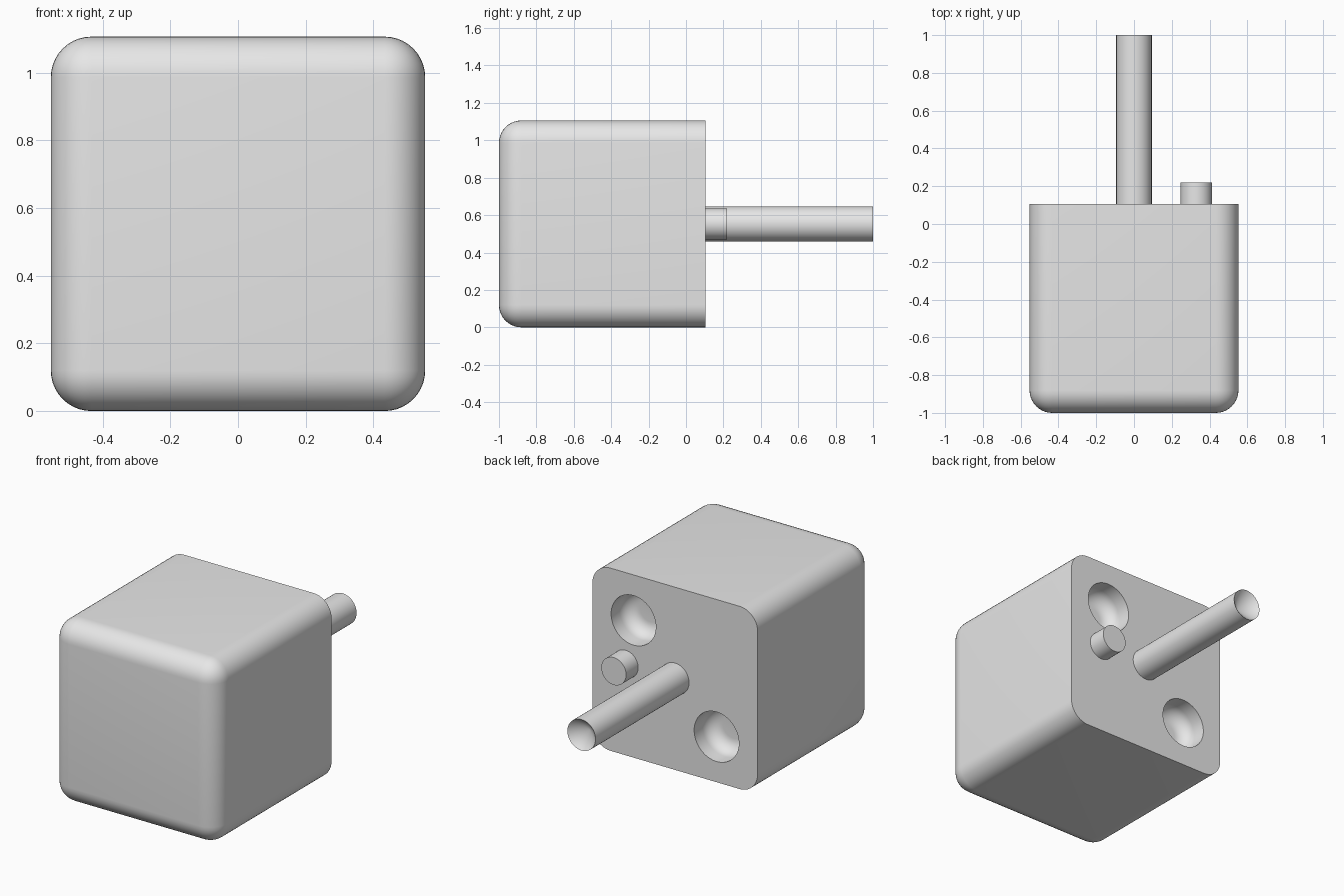
import bpy, bmesh, math
from mathutils import Matrix, Vector

cube = bpy.data.objects.get("Cube")
if cube:
    bpy.data.objects.remove(cube, do_unlink=True)

HALF, MID = 0.553, 0.553
FRONT, BACK = -1.0, 0.105

grey = bpy.data.materials.new("plain grey")
grey.use_nodes = True
colour = (0.8, 0.8, 0.8, 1)
grey.diffuse_color = colour
grey.node_tree.nodes["Principled BSDF"].inputs["Base Color"].default_value = colour


def finish(name, bm):
    bmesh.ops.recalc_face_normals(bm, faces=bm.faces)
    mesh = bpy.data.meshes.new(name)
    bm.to_mesh(mesh)
    bm.free()
    mesh.materials.append(grey)
    obj = bpy.data.objects.new(name, mesh)
    bpy.context.collection.objects.link(obj)
    return obj


def smooth(obj, degrees=35):
    bpy.ops.object.select_all(action="DESELECT")
    obj.select_set(True)
    bpy.context.view_layer.objects.active = obj
    bpy.ops.object.shade_smooth_by_angle(angle=math.radians(degrees))


def lathe(name, x, z, profile, steps=64):
    """Spin (radius, y) points around an axis running front to back."""
    bm = bmesh.new()
    verts = [bm.verts.new((r, y, 0)) for r, y in profile]
    edges = [bm.edges.new(pair) for pair in zip(verts, verts[1:])]
    bmesh.ops.spin(bm, geom=verts + edges, cent=(0, 0, 0), axis=(0, 1, 0),
                   angle=math.tau, steps=steps)
    bmesh.ops.remove_doubles(bm, verts=bm.verts, dist=1e-4)
    bmesh.ops.translate(bm, verts=bm.verts, vec=(x, 0, z))
    return finish(name, bm)


# Body: block with every edge rounded except those around the flat back
bm = bmesh.new()
size = Vector((2 * HALF, BACK - FRONT, 2 * HALF))
bmesh.ops.create_cube(bm, size=1, matrix=Matrix.Translation(
    (0, (FRONT + BACK) / 2, MID)) @ Matrix.Diagonal(size).to_4x4())
rounded = [e for e in bm.edges if min(v.co.y for v in e.verts) < 0]
bmesh.ops.bevel(bm, geom=rounded, offset=0.12, segments=10, profile=0.5,
                affect="EDGES", clamp_overlap=True)
body = finish("body", bm)

# Two round-bottomed sockets cut diagonally opposite in the back
R, FILLET, DEPTH = 0.15, 0.08, 0.16
floor = BACK - DEPTH
arc = [(R - FILLET + FILLET * math.sin(a), floor + FILLET - FILLET * math.cos(a))
       for a in (i * math.pi / 16 for i in range(9))]
for side, label in ((1, "upper"), (-1, "lower")):
    cutter = lathe(label + "_socket_cutter", side * 0.278, MID + side * 0.278,
                   [(0, floor)] + arc + [(R, BACK + 0.1), (0, BACK + 0.1)])
    cutter.hide_render = True
    cutter.hide_set(True)
    cut = body.modifiers.new(label + " socket", "BOOLEAN")
    cut.object = cutter
    cut.solver = "EXACT"

# Bake the cuts, then discard the cutters
baked = bpy.data.meshes.new_from_object(
    body.evaluated_get(bpy.context.evaluated_depsgraph_get()))
cutters = [m.object for m in body.modifiers]
body.modifiers.clear()
body.data = baked
for cutter in cutters:
    bpy.data.objects.remove(cutter, do_unlink=True)
smooth(body)

# Long shaft with a conical dimple in its tip
shaft = lathe("shaft", 0, MID, [(0, BACK - 0.02), (0.094, BACK - 0.02),
                                (0.094, 1.0), (0, 0.92)])
smooth(shaft)

# Short locating peg beside the shaft
peg = lathe("locating_peg", 0.33, MID, [(0, BACK - 0.02), (0.083, BACK - 0.02),
                                        (0.083, 0.22), (0, 0.22)])
smooth(peg)
